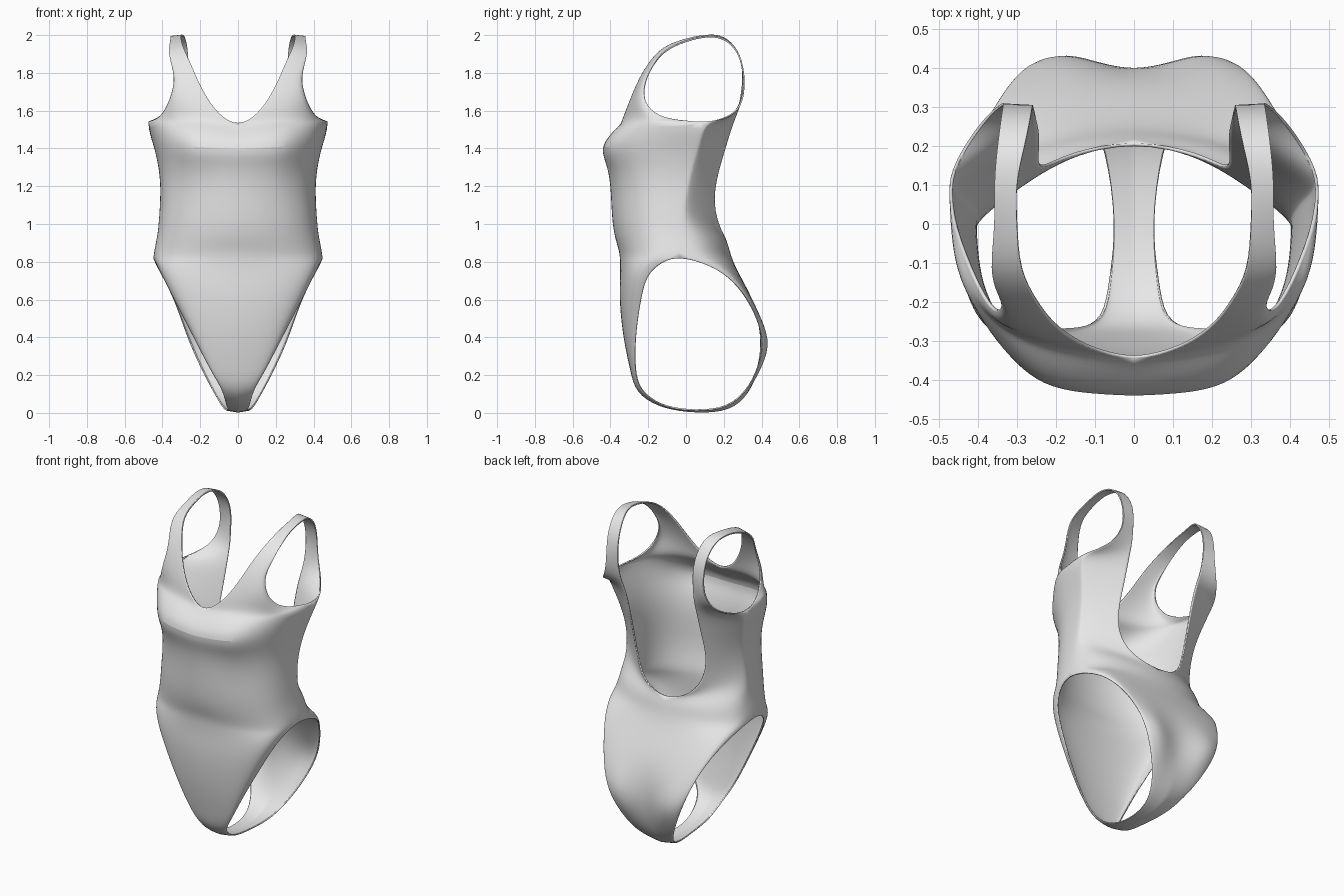
import bpy
import bmesh
from math import sin, cos, pi, exp

# Remove only the default cube
default_cube = bpy.data.objects.get("Cube")
if default_cube:
    bpy.data.objects.remove(default_cube, do_unlink=True)

COLUMNS = 8

# Each row: inner edge point (centre line, neckline), outer edge point (leg, side seam, armhole)
crotch_row = ((0, 0, .005), (.045, 0, .012))
shoulder_row = ((.305, .1, 2), (.36, .1, 1.995))

# Side seam shared by the front and back panels, from hip to underarm
side_seam = [(.45, -.04, .83), (.425, -.04, .93), (.415, -.03, 1.03),
             (.405, 0, 1.2), (.42, .03, 1.32), (.445, .06, 1.42), (.485, .09, 1.54)]

# Front panel: leg section, torso centre line, then neckline and strap
front_leg = [((0, -.15, .035), (.06, -.14, .04)),
             ((0, -.265, .11), (.075, -.245, .12)),
             ((0, -.29, .22), (.14, -.27, .22)),
             ((0, -.33, .4), (.23, -.27, .4)),
             ((0, -.35, .6), (.335, -.24, .6)),
             ((0, -.345, .72), (.4, -.21, .73)),
             ((0, -.345, .8), (.433, -.13, .8))]
front_centre = [(0, -.35, .86), (0, -.375, .93), (0, -.39, 1.03), (0, -.395, 1.18),
                (0, -.41, 1.3), (0, -.455, 1.4), (0, -.395, 1.47)]
front_strap = [((0, -.345, 1.52), (.44, -.06, 1.545)),
               ((.08, -.33, 1.56), (.395, -.17, 1.58)),
               ((.15, -.3, 1.64), (.355, -.23, 1.66)),
               ((.21, -.255, 1.75), (.33, -.215, 1.76)),
               ((.25, -.2, 1.85), (.345, -.18, 1.83)),
               ((.295, -.12, 1.94), (.37, -.12, 1.92)),
               ((.3, 0, 1.98), (.355, 0, 1.97))]

# Back panel: seat, low scoop edge, then strap
back_leg = [((0, .2, .002), (.07, .19, .015)),
            ((0, .31, .07), (.115, .3, .09)),
            ((0, .375, .2), (.175, .37, .2)),
            ((0, .4, .35), (.25, .415, .36)),
            ((0, .385, .5), (.3, .38, .5)),
            ((0, .34, .62), (.345, .315, .62)),
            ((0, .285, .72), (.395, .23, .72)),
            ((0, .25, .79), (.433, .11, .79))]
back_scoop = [(0, .23, .85), (0, .215, .91), (.17, .18, .97), (.235, .14, 1.1),
              (.25, .16, 1.25), (.245, .2, 1.38), (.245, .235, 1.5)]
back_strap = [((.25, .265, 1.58), (.44, .19, 1.55)),
              ((.255, .285, 1.63), (.375, .28, 1.6)),
              ((.26, .3, 1.72), (.335, .31, 1.7)),
              ((.26, .305, 1.82), (.335, .305, 1.82)),
              ((.265, .275, 1.92), (.34, .275, 1.92)),
              ((.28, .2, 2), (.35, .2, 1.99))]


def panel_rows(leg, centre, strap):
    return [crotch_row] + leg + list(zip(centre, side_seam)) + strap + [shoulder_row]


def swell(x, z, centre_x, centre_z, radius, height):
    """Soft rounded bump on a panel."""
    distance = (x - centre_x) ** 2 + (z - centre_z) ** 2
    return height * exp(-distance / radius ** 2)


def add_panel(bm, rows, open_roundness, bump):
    """Loft rows between the edges; rows beside an opening are flatter."""
    grid = []
    for inner, outer in rows:
        roundness = open_roundness if inner[0] > 0 else 1
        line = []
        for i in range(COLUMNS + 1):
            angle = pi / 2 * i / COLUMNS
            across = sin(angle)
            curved = max(cos(angle), 0) ** .75 if i < COLUMNS else 0
            depth = roundness * curved + (1 - roundness) * (1 - across)
            x = inner[0] + (outer[0] - inner[0]) * across
            y = outer[1] + (inner[1] - outer[1]) * depth
            z = inner[2] + (outer[2] - inner[2]) * across
            y += swell(x, z, *bump) * curved
            line.append(bm.verts.new((x, y, z)))
        grid.append(line)
    for low, high in zip(grid, grid[1:]):
        for i in range(COLUMNS):
            bm.faces.new((low[i], low[i + 1], high[i + 1], high[i]))


# Left half of the garment, welded at crotch, side seam and shoulder
bm = bmesh.new()
add_panel(bm, panel_rows(front_leg, front_centre, front_strap), .7, (.25, 1.4, .1, -.04))
add_panel(bm, panel_rows(back_leg, back_scoop, back_strap), .2, (.2, .37, .11, .065))
bmesh.ops.remove_doubles(bm, verts=bm.verts[:], dist=.0003)
bmesh.ops.recalc_face_normals(bm, faces=bm.faces[:])
mesh = bpy.data.meshes.new("swimsuit")
bm.to_mesh(mesh)
bm.free()
swimsuit = bpy.data.objects.new("swimsuit", mesh)
bpy.context.collection.objects.link(swimsuit)

# Plain grey fabric
fabric = bpy.data.materials.new("light_grey_fabric")
fabric.use_nodes = True
grey = (.8, .8, .8, 1)
fabric.diffuse_color = grey
fabric.node_tree.nodes["Principled BSDF"].inputs["Base Color"].default_value = grey
mesh.materials.append(fabric)

# Mirror to the right half, smooth, and give the cloth thickness
mirror = swimsuit.modifiers.new("mirror", 'MIRROR')
mirror.merge_threshold = .0003
smooth = swimsuit.modifiers.new("smooth", 'SUBSURF')
smooth.levels = smooth.render_levels = 2
cloth = swimsuit.modifiers.new("cloth", 'SOLIDIFY')
cloth.thickness = .008
cloth.offset = 0

bpy.ops.object.select_all(action='DESELECT')
swimsuit.select_set(True)
bpy.context.view_layer.objects.active = swimsuit
bpy.ops.object.shade_smooth_by_angle(angle=pi / 3)
